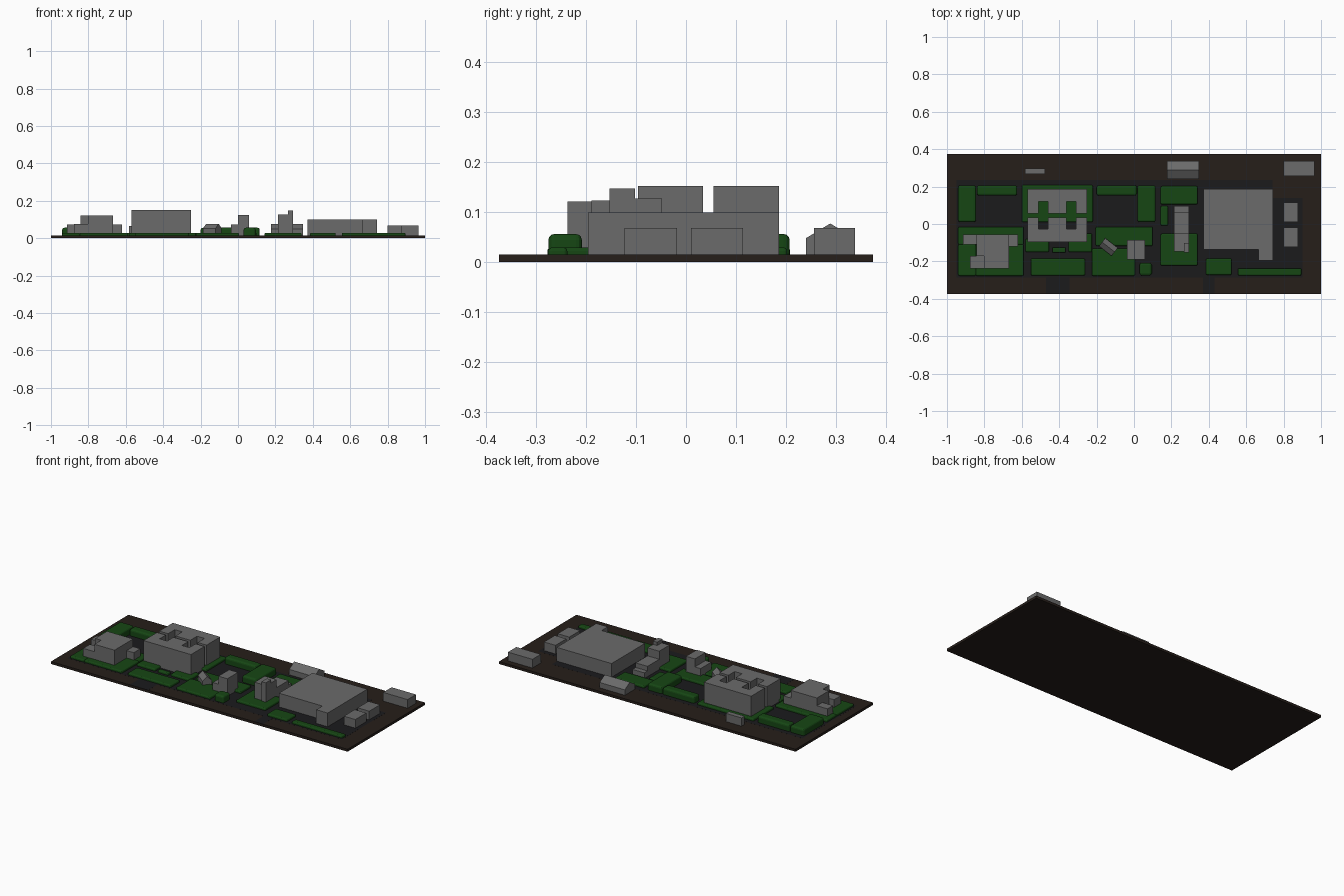
import bpy, bmesh, math
from mathutils import Matrix

G = 0.0153  # ground level


def material(name, rgb):
    m = bpy.data.materials.new(name)
    m.diffuse_color = (*rgb, 1)
    return m


SOIL = material("soil", (0.019, 0.013, 0.010))
ASPHALT = material("asphalt", (0.011, 0.0105, 0.012))
GREEN = material("planting", (0.008, 0.062, 0.007))
GREY = material("concrete", (0.145, 0.145, 0.145))


def finish(name, bm, mat):
    bmesh.ops.recalc_face_normals(bm, faces=bm.faces)
    me = bpy.data.meshes.new(name)
    bm.to_mesh(me)
    bm.free()
    ob = bpy.data.objects.new(name, me)
    bpy.context.collection.objects.link(ob)
    me.materials.append(mat)
    return ob


def extrude(name, outline, vec, mat=GREY, matrix=Matrix()):
    bm = bmesh.new()
    f = bm.faces.new([bm.verts.new(p) for p in outline])
    end = bmesh.ops.extrude_face_region(bm, geom=[f])["geom"]
    bmesh.ops.translate(bm, vec=vec,
                        verts=[v for v in end if isinstance(v, bmesh.types.BMVert)])
    bm.transform(matrix)
    return finish(name, bm, mat)


def prism(name, outline, z0, z1, mat=GREY):
    return extrude(name, [(x, y, z0) for x, y in outline], (0, 0, z1 - z0), mat)


def box(name, x0, x1, y0, y1, z1, mat=GREY, z0=G - 0.002):
    return prism(name, [(x0, y0), (x1, y0), (x1, y1), (x0, y1)], z0, z1, mat)


def gable(name, cx, cy, length, width, eave, peak, angle=0):
    # house with its ridge along local x
    h = width / 2
    profile = [(-h, G - 0.002), (h, G - 0.002), (h, eave), (0, peak), (-h, eave)]
    place = Matrix.Translation((cx, cy, 0)) @ Matrix.Rotation(math.radians(angle), 4, 'Z')
    return extrude(name, [(-length / 2, y, z) for y, z in profile], (length, 0, 0),
                   matrix=place)


def hedge(name, x0, x1, y0, y1, z1):
    ob = box(name, x0, x1, y0, y1, z1, GREEN, 0.006)
    b = ob.modifiers.new("round", 'BEVEL')
    b.width = 0.012 if z1 > 0.04 else 0.007
    b.segments = 3
    return ob


# ground slab and paved areas
box("ground_slab", -1, 1, -0.373, 0.373, 0.015, SOIL, 0)
prism("paved_yard", [(-0.95, -0.285), (0.90, -0.285), (0.90, 0.14), (0.74, 0.14),
                     (0.74, 0.235), (-0.95, 0.235)], 0.010, G, ASPHALT)
box("driveway_left", -0.47, -0.345, -0.3725, -0.285, G, ASPHALT, 0.010)
box("driveway_right", 0.37, 0.43, -0.3725, -0.285, G, ASPHALT, 0.010)

# tall hedges, then low lawns
TALL, LOW = 0.056, 0.029
for i, r in enumerate([(-0.94, -0.845, 0.01, 0.207), (-0.84, -0.625, 0.152, 0.207),
                       (-0.20, 0.015, 0.152, 0.207), (0.018, 0.116, 0.01, 0.207),
                       (0.03, 0.095, -0.275, -0.208)]):
    hedge(f"tall_hedge_{i + 1}", *r, TALL)
for i, r in enumerate([(-0.60, -0.22, 0.01, 0.208), (-0.94, -0.59, -0.11, -0.015),
                       (-0.94, -0.845, -0.277, -0.108), (-0.847, -0.59, -0.277, -0.108),
                       (-0.58, -0.455, -0.15, -0.08), (-0.437, -0.365, -0.153, -0.125),
                       (-0.35, -0.225, -0.15, -0.05), (-0.205, 0.10, -0.117, -0.015),
                       (-0.552, -0.262, -0.275, -0.185), (-0.225, 0.005, -0.277, -0.132),
                       (0.142, 0.34, 0.105, 0.202), (0.142, 0.182, -0.008, 0.096),
                       (0.142, 0.34, -0.222, -0.052), (0.385, 0.522, -0.272, -0.185),
                       (0.555, 0.895, -0.275, -0.237)]):
    hedge(f"low_planting_{i + 1}", *r, LOW)

# twin apartment blocks facing each other across a passage, notched courtyards
XL, XR = -0.57, -0.25
NOTCHES = [(-0.51, -0.46), (-0.36, -0.31)]


def notched(name, outer, inner, deep):
    pts = [(XL, outer), (XL, inner)]
    for a, b in NOTCHES:
        pts += [(a, inner), (a, deep), (b, deep), (b, inner)]
    pts += [(XR, inner), (XR, outer)]
    prism(name, pts, G - 0.002, 0.152)


notched("rear_apartment_block", 0.186, 0.055, 0.12)
notched("front_apartment_block", -0.096, 0.034, -0.026)

# left building, cut at the front corner for a lower porch, with two wings
prism("left_building", [(-0.803, -0.237), (-0.667, -0.237), (-0.667, -0.057),
                        (-0.843, -0.057), (-0.843, -0.172), (-0.803, -0.172)],
      G - 0.002, 0.121)
box("left_building_west_wing", -0.914, -0.843, -0.11, -0.057, 0.074)
box("left_building_east_wing", -0.667, -0.619, -0.12, -0.057, 0.074)
box("left_building_porch", -0.878, -0.803, -0.237, -0.172, 0.076)

# small tower house and turned cottage
box("tower_house", 0.0, 0.06, -0.189, -0.086, 0.123)
box("tower_house_annex", -0.038, 0.0, -0.189, -0.086, 0.074)
gable("turned_cottage", -0.137, -0.123, 0.085, 0.054, 0.052, 0.077, -38)

# stepped building
box("stepped_building_high", 0.214, 0.294, -0.146, -0.048, 0.127)
box("stepped_building_stair_tower", 0.266, 0.2945, -0.153, -0.102, 0.147)
box("stepped_building_middle", 0.214, 0.294, -0.048, 0.065, 0.078)
box("stepped_building_low", 0.214, 0.294, 0.065, 0.096, 0.05)

# large hall
prism("large_hall", [(0.372, -0.137), (0.665, -0.137), (0.665, -0.196), (0.742, -0.196),
                     (0.742, 0.186), (0.372, 0.186)], G - 0.002, 0.099)

# sheds and outbuildings
box("east_shed_rear", 0.80, 0.878, 0.010, 0.114, 0.068)
box("east_shed_front", 0.80, 0.878, -0.123, -0.018, 0.068)
box("corner_shed", 0.80, 0.965, 0.256, 0.337, 0.068)
gable("rear_gabled_house", 0.262, 0.288, 0.17, 0.096, 0.048, 0.077)
box("rear_small_shed", -0.582, -0.477, 0.267, 0.297, 0.065)
